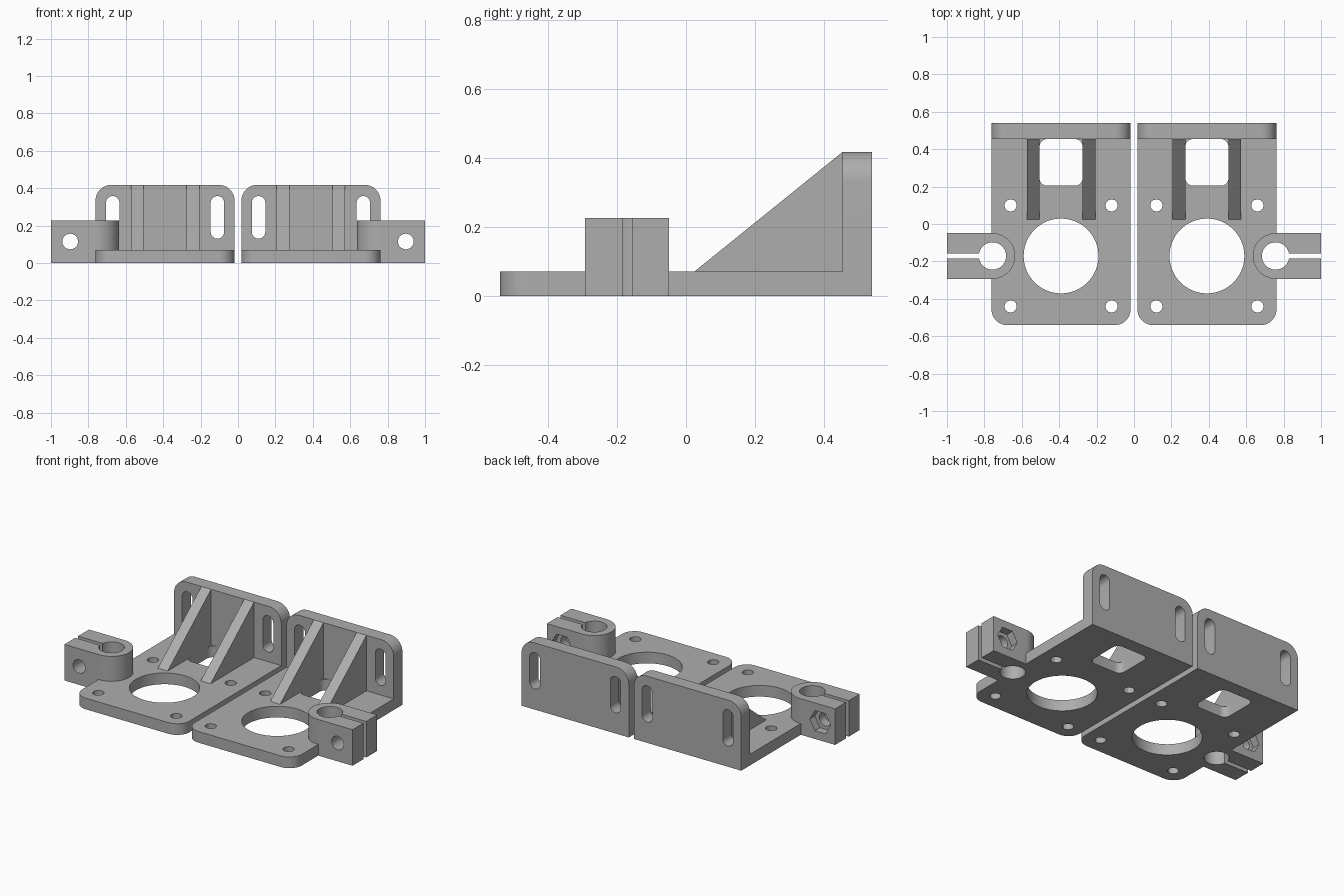
import bpy
import bmesh
from math import cos, sin, pi, radians
from mathutils import Vector

if "Cube" in bpy.data.objects:
    bpy.data.objects.remove(bpy.data.objects["Cube"], do_unlink=True)

# Single grey plastic
plastic = bpy.data.materials.new("grey_plastic")
plastic.use_nodes = True
GREY = (0.42, 0.42, 0.42, 1.0)
plastic.diffuse_color = GREY
plastic.node_tree.nodes["Principled BSDF"].inputs["Base Color"].default_value = GREY

# Main dimensions; the +x bracket is built and mirrored to -x
CX, CY = 0.39, -0.171             # motor axis
X0, X1 = 0.018, 0.762             # bracket sides
Y0, Y1 = -0.541, 0.541            # bracket front and back
PLATE, TOP, WALL_Y = 0.07, 0.418, 0.455
BORE_X, CLAMP_R, CLAMP_H = 0.757, 0.122, 0.226
BOLT_X, BOLT_Z = 0.897, 0.115


def circle(cx, cy, r, n=48, start=0.0):
    return [(cx + r * cos(start + 2 * pi * i / n), cy + r * sin(start + 2 * pi * i / n))
            for i in range(n)]


def rounded(a0, b0, a1, b1, radii, n=10):
    """Rectangle outline; radii run counter-clockwise from the low-low corner."""
    pts = []
    corners = ((a0, b0, 1, 1), (a1, b0, -1, 1), (a1, b1, -1, -1), (a0, b1, 1, -1))
    for k, ((a, b, sa, sb), r) in enumerate(zip(corners, radii)):
        if not r:
            pts.append((a, b))
            continue
        for i in range(n + 1):
            t = pi + k * pi / 2 + i * pi / 2 / n
            pts.append((a + sa * r + r * cos(t), b + sb * r + r * sin(t)))
    return pts


def prism(name, outline, axis, lo, hi):
    """Extrude a 2D outline along an axis from lo to hi."""
    place = {"x": lambda a, b, d: (d, a, b),
             "y": lambda a, b, d: (a, d, b),
             "z": lambda a, b, d: (a, b, d)}[axis]
    bm = bmesh.new()
    face = bm.faces.new([bm.verts.new(place(a, b, lo)) for a, b in outline])
    moved = bmesh.ops.extrude_face_region(bm, geom=[face])["geom"]
    shift = Vector(place(0, 0, hi - lo))
    bmesh.ops.translate(bm, vec=shift, verts=[v for v in moved if isinstance(v, bmesh.types.BMVert)])
    bmesh.ops.recalc_face_normals(bm, faces=bm.faces)
    mesh = bpy.data.meshes.new(name)
    bm.to_mesh(mesh)
    bm.free()
    mesh.materials.append(plastic)
    obj = bpy.data.objects.new(name, mesh)
    bpy.context.collection.objects.link(obj)
    return obj


def finish(obj, cutters=()):
    """Subtract the cutters, shade, and mirror to the other bracket."""
    for c in cutters:
        c.hide_render = True
        mod = obj.modifiers.new("cut", 'BOOLEAN')
        mod.operation, mod.solver, mod.object = 'DIFFERENCE', 'EXACT', c
    bpy.context.view_layer.update()
    deps = bpy.context.evaluated_depsgraph_get()
    mesh = bpy.data.meshes.new_from_object(obj.evaluated_get(deps))
    obj.modifiers.clear()
    obj.data = mesh
    for c in cutters:
        bpy.data.objects.remove(c, do_unlink=True)
    mesh.polygons.foreach_set("use_smooth", [True] * len(mesh.polygons))
    mesh.set_sharp_from_angle(angle=radians(30))
    mirror = obj.modifiers.new("other_bracket", 'MIRROR')
    mirror.use_mirror_merge = False


def clamp_outline():
    arc = [(BORE_X + CLAMP_R * cos(t), CY + CLAMP_R * sin(t))
           for t in (pi / 2 + pi * i / 32 for i in range(33))]
    return arc + [(1.0, CY - CLAMP_R), (1.0, CY + CLAMP_R)]


# Base plate with motor opening, screw holes and window
plate = prism("base_plate", rounded(X0, Y0, X1, WALL_Y, (0.085, 0.085, 0, 0)), "z", 0, PLATE)
cuts = [prism("motor_hole", circle(CX, CY, 0.2, 64), "z", -1, 1),
        prism("window_hole", rounded(CX - 0.115, 0.205, CX + 0.115, WALL_Y - 0.001, (0.04,) * 4),
              "z", -1, 1),
        prism("clamp_seat", clamp_outline(), "z", -1, 1)]
for sx in (-1, 1):
    for sy in (-1, 1):
        cuts.append(prism("screw_hole", circle(CX + sx * 0.27, CY + sy * 0.27, 0.033, 12),
                          "z", -1, 1))
finish(plate, cuts)

# Upright back wall with two vertical slots
wall = prism("back_wall", rounded(X0, 0, X1, TOP, (0, 0, 0.085, 0.085)), "y", WALL_Y, Y1)
finish(wall, [prism("slot", rounded(CX + s * 0.28 - 0.036, 0.13, CX + s * 0.28 + 0.036, 0.358,
                                    (0.0359,) * 4), "y", 0, 1) for s in (-1, 1)])

# Triangular gussets
for name, a, b in (("inner_gusset", -0.183, -0.115), ("outer_gusset", 0.115, 0.183)):
    finish(prism(name, [(0.024, PLATE), (WALL_Y, PLATE), (WALL_Y, TOP)], "x", CX + a, CX + b))

# Split rod clamp with bolt hole and nut recess
clamp = prism("rod_clamp", clamp_outline(), "z", 0, CLAMP_H)
finish(clamp, [
    prism("rod_bore", circle(BORE_X, CY, 0.073), "z", -1, 1),
    prism("slit", rounded(BORE_X, CY - 0.014, 1.1, CY + 0.014, (0,) * 4), "z", -1, 1),
    prism("bolt_hole", circle(BOLT_X, BOLT_Z, 0.042, 24), "y", -1, 1),
    prism("nut_recess", circle(BOLT_X, BOLT_Z, 0.073, 6), "y", CY + CLAMP_R - 0.05, 1)])
